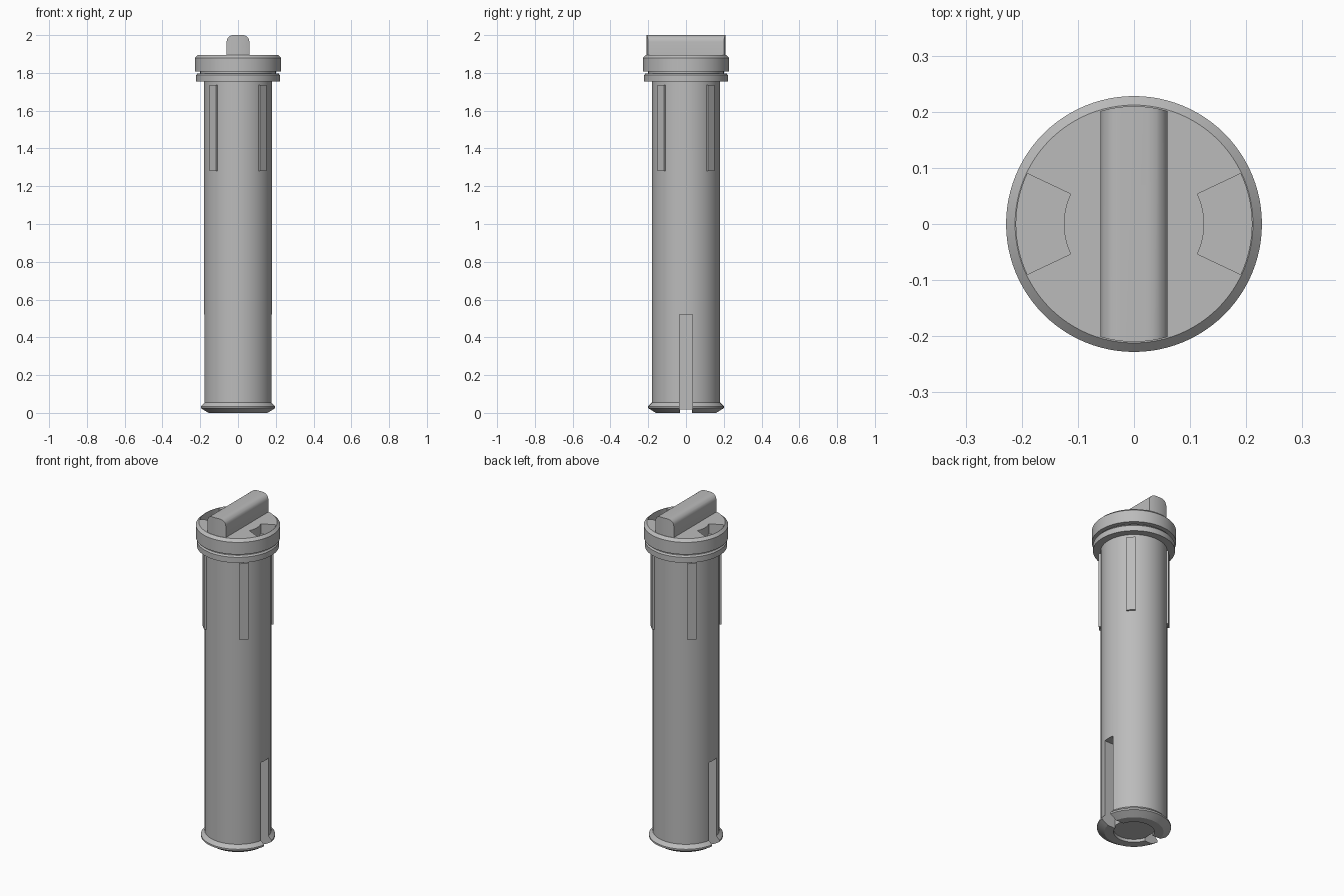
import bpy, bmesh, math
from mathutils import Matrix

SEG = 96
if "Cube" in bpy.data.objects:
    bpy.data.objects.remove(bpy.data.objects["Cube"], do_unlink=True)

grey = bpy.data.materials.new("plain grey")
grey.use_nodes = True
colour = (0.5, 0.5, 0.5, 1)
grey.diffuse_color = colour
grey.node_tree.nodes["Principled BSDF"].inputs["Base Color"].default_value = colour


def finish(name, bm):
    bmesh.ops.recalc_face_normals(bm, faces=bm.faces)
    mesh = bpy.data.meshes.new(name)
    bm.to_mesh(mesh)
    bm.free()
    mesh.materials.append(grey)
    ob = bpy.data.objects.new(name, mesh)
    bpy.context.collection.objects.link(ob)
    return ob


def lathe(name, profile):
    """Spin a closed (radius, height) profile that starts and ends on the axis."""
    bm = bmesh.new()
    verts = [bm.verts.new((r, 0, z)) for r, z in profile]
    edges = [bm.edges.new(pair) for pair in zip(verts, verts[1:])]
    bmesh.ops.spin(bm, geom=verts + edges, cent=(0, 0, 0), axis=(0, 0, 1),
                   angle=math.tau, steps=SEG, use_duplicate=False)
    bmesh.ops.remove_doubles(bm, verts=bm.verts, dist=1e-5)
    return finish(name, bm)


def prism(name, outline, z0, z1):
    """Extrude a flat outline upwards."""
    bm = bmesh.new()
    face = bm.faces.new([bm.verts.new((x, y, z0)) for x, y in outline])
    top = bmesh.ops.extrude_face_region(bm, geom=[face])["geom"]
    bmesh.ops.translate(bm, vec=(0, 0, z1 - z0),
                        verts=[v for v in top if isinstance(v, bmesh.types.BMVert)])
    return finish(name, bm)


def box(name, x0, x1, half_y, z0, z1):
    return prism(name, [(x0, -half_y), (x1, -half_y), (x1, half_y), (x0, half_y)], z0, z1)


def arc(radius, start, end, steps):
    angles = [math.radians(start + (end - start) * i / steps) for i in range(steps + 1)]
    return [(radius * math.cos(a), radius * math.sin(a)) for a in angles]


def turn(ob, degrees):
    ob.data.transform(Matrix.Rotation(math.radians(degrees), 4, "Z"))


def boolean(ob, cutter, operation="DIFFERENCE"):
    mod = ob.modifiers.new("cut", "BOOLEAN")
    mod.operation = operation
    mod.solver = "EXACT"
    mod.object = cutter
    bpy.context.view_layer.objects.active = ob
    bpy.ops.object.modifier_apply(modifier=mod.name)
    bpy.data.objects.remove(cutter, do_unlink=True)


def smooth(ob):
    bpy.ops.object.select_all(action="DESELECT")
    ob.select_set(True)
    bpy.context.view_layer.objects.active = ob
    bpy.ops.object.shade_smooth_by_angle(angle=math.radians(25))


# Shaft with flared foot, shallow bottom recess, seal groove and cap
shaft = lathe("shaft_and_cap", [
    (0, 0.018), (0.11, 0.018), (0.11, 0), (0.16, 0), (0.2, 0.025), (0.2, 0.035),
    (0.18, 0.055), (0.18, 1.755), (0.222, 1.755), (0.222, 1.788), (0.215, 1.797),
    (0.2, 1.797), (0.2, 1.808), (0.228, 1.808), (0.228, 1.88), (0.212, 1.895), (0, 1.895)])

# Snap slots in the foot and wedge pockets in the cap, on both sides
for angle in (0, 180):
    slot = box("slot_cutter", 0.105, 0.3, 0.035, -0.1, 0.52)
    pocket = prism("pocket_cutter", arc(0.21, -25.3, 25.3, 16) + arc(0.125, 25.3, -25.3, 12),
                   1.835, 2.0)
    for cutter in (slot, pocket):
        turn(cutter, angle)
        boolean(shaft, cutter)
smooth(shaft)

# Four guide ribs on the diagonals
for i, name in enumerate(("back_left", "back_right", "front_right", "front_left")):
    rib = box("rib_" + name, 0.16, 0.19, 0.024, 1.28, 1.735)
    turn(rib, 45 + 90 * i)

# Grip bar with rounded top edges, its ends following the cap's rim
grip = box("grip", -0.06, 0.06, 0.3, 1.89, 2.0)
bm = bmesh.new()
bm.from_mesh(grip.data)
long_edges = [e for e in bm.edges if all(v.co.z > 1.99 for v in e.verts)
              and abs(e.verts[0].co.y - e.verts[1].co.y) > 0.1]
bmesh.ops.bevel(bm, geom=long_edges, offset=0.035, segments=6, profile=0.5, affect="EDGES")
bm.to_mesh(grip.data)
bm.free()
boolean(grip, prism("rim_cutter", arc(0.21, 0, 360 - 360 / SEG, SEG - 1), 1.8, 2.1), "INTERSECT")
smooth(grip)
